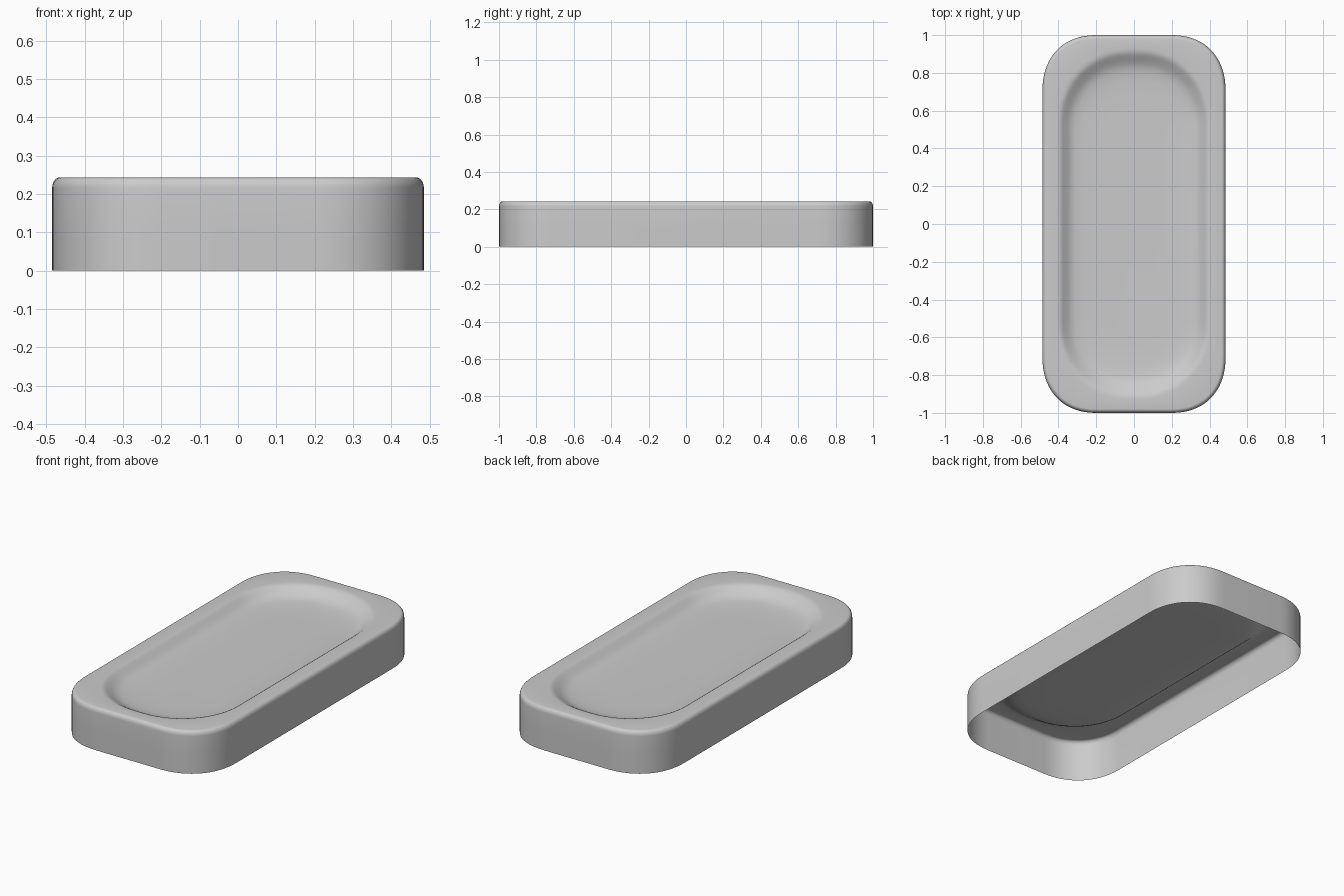
import bpy, bmesh, math

cube = bpy.data.objects.get("Cube")
if cube:
    bpy.data.objects.remove(cube, do_unlink=True)

# Material
grey = bpy.data.materials.new("light_grey")
grey.use_nodes = True
colour = (0.6, 0.6, 0.6, 1)
grey.diffuse_color = colour
grey.node_tree.nodes["Principled BSDF"].inputs["Base Color"].default_value = colour

HX, HY, TOP = 0.485, 1.0, 0.243
STEPS = 18      # segments per corner


def rounded_loop(bm, hx, hy, rx, ry, z, power=2.25):
    """Counter-clockwise rounded rectangle made of four soft corners."""
    verts = []
    for q in range(4):
        sx, sy = [(1, 1), (-1, 1), (-1, -1), (1, -1)][q]
        for i in range(STEPS + 1):
            a = math.pi / 2 * i / STEPS
            if q % 2:
                a = math.pi / 2 - a
            cx = max(math.cos(a), 0) ** (2 / power)
            cy = max(math.sin(a), 0) ** (2 / power)
            verts.append(bm.verts.new((sx * (hx - rx + rx * cx),
                                       sy * (hy - ry + ry * cy), z)))
    return verts


bm = bmesh.new()
loops = []

# Outer wall, open underneath
for z in (0, 0.11, TOP - 0.028):
    loops.append(rounded_loop(bm, HX, HY, 0.29, 0.30, z))

# Rounded top edge
for i in range(1, 7):
    a = math.pi / 2 * i / 6
    d = 0.02 * (1 - math.cos(a))
    loops.append(rounded_loop(bm, HX - d, HY - d, 0.29 - d, 0.30 - d,
                              TOP - 0.028 * (1 - math.sin(a))))

# Flat rim, then the soft-sided recess: inset and drop
recess = [(-0.012, 0), (0, 0.001), (0.01, 0.005), (0.02, 0.012), (0.035, 0.024),
          (0.05, 0.035), (0.065, 0.043), (0.085, 0.049), (0.12, 0.053),
          (0.17, 0.056), (0.24, 0.057)]
for d, drop in recess:
    dy = d * 1.3
    loops.append(rounded_loop(bm, 0.395 - d, 0.915 - dy, 0.375 - d, 0.385 - d,
                              TOP - drop, 2.1))

# Skin the loops and close the recess floor
for a, b in zip(loops, loops[1:]):
    n = len(a)
    for i in range(n):
        j = (i + 1) % n
        bm.faces.new((a[i], a[j], b[j], b[i]))
bm.faces.new(loops[-1])

mesh = bpy.data.meshes.new("tray_shell")
bm.to_mesh(mesh)
bm.free()
mesh.materials.append(grey)
mesh.shade_smooth()
tray = bpy.data.objects.new("tray_shell", mesh)
bpy.context.collection.objects.link(tray)
